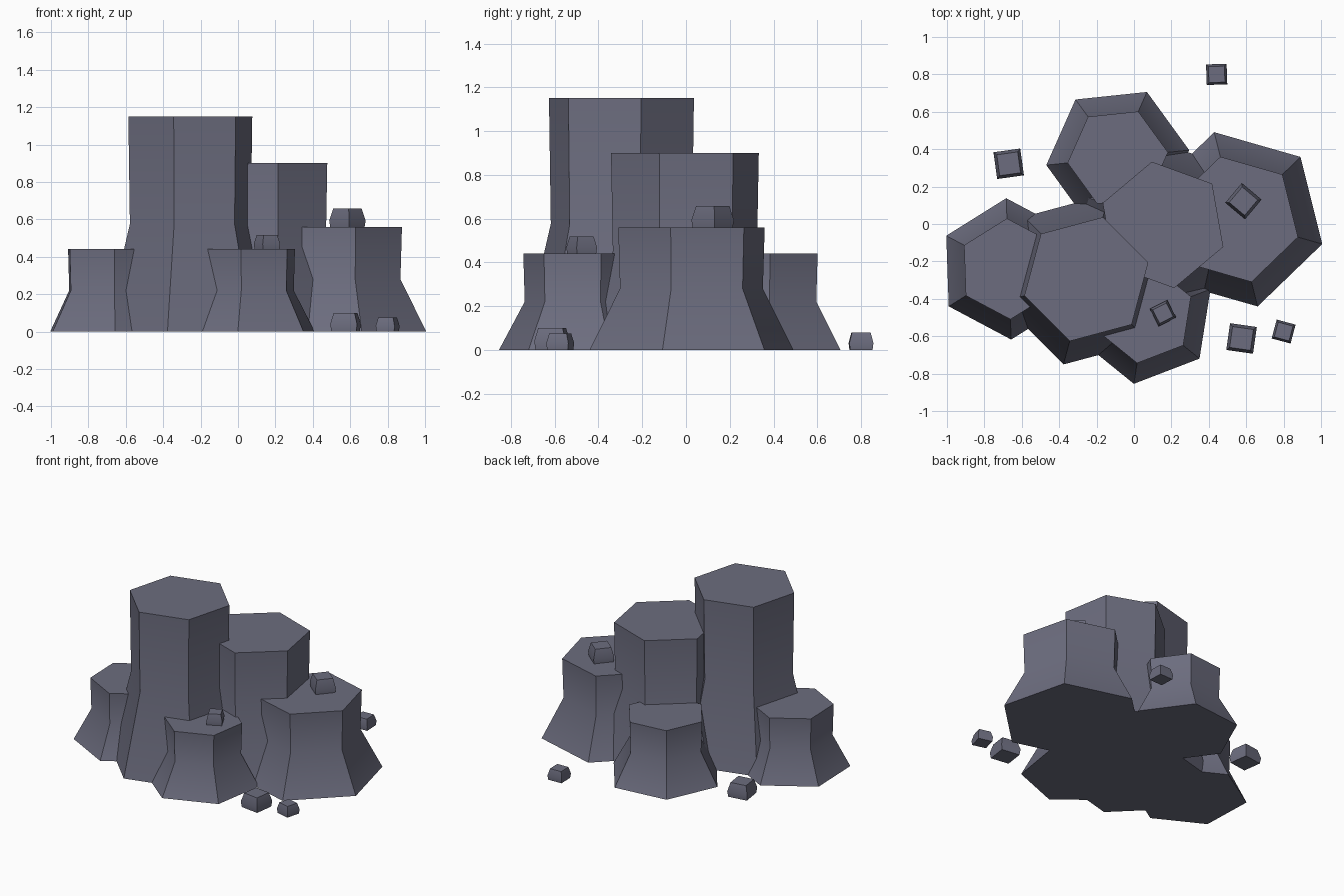
import bpy, bmesh, math

if "Cube" in bpy.data.objects:
    bpy.data.objects.remove(bpy.data.objects["Cube"])

# One stone colour for everything
stone = bpy.data.materials.new("slate_grey_stone")
stone.diffuse_color = (0.15, 0.152, 0.21, 1)
stone.use_nodes = True
stone.node_tree.nodes["Principled BSDF"].inputs["Base Color"].default_value = stone.diffuse_color


def prism(name, loc, sides, turn, rings, bevel, segments):
    """Stack of (radius, height) rings, capped, with softened edges."""
    bm = bmesh.new()
    loops = []
    for r, z in rings:
        loops.append([bm.verts.new((r * math.cos(math.radians(turn) + 2 * math.pi * i / sides),
                                    r * math.sin(math.radians(turn) + 2 * math.pi * i / sides), z))
                      for i in range(sides)])
    bm.faces.new(loops[0][::-1])
    bm.faces.new(loops[-1])
    for low, high in zip(loops, loops[1:]):
        for i in range(sides):
            j = (i + 1) % sides
            bm.faces.new((low[i], low[j], high[j], high[i]))
    # round only the real corners, keep the shallow neck line
    edges = [e for e in bm.edges if e.calc_face_angle() > math.radians(35)]
    bmesh.ops.bevel(bm, geom=edges, offset=bevel, segments=segments,
                    profile=0.5, affect='EDGES', clamp_overlap=True)
    bmesh.ops.recalc_face_normals(bm, faces=bm.faces)
    me = bpy.data.meshes.new(name)
    bm.to_mesh(me)
    bm.free()
    me.materials.append(stone)
    ob = bpy.data.objects.new(name, me)
    ob.location = loc
    bpy.context.collection.objects.link(ob)
    bpy.ops.object.select_all(action='DESELECT')
    ob.select_set(True)
    bpy.context.view_layer.objects.active = ob
    bpy.ops.object.shade_smooth_by_angle(angle=math.radians(40))


def column(name, x, y, r, base_r, h, turn):
    rings = [(base_r, 0), (r * 0.975, h * 0.5), (r, h)]
    prism(name, (x, y, 0), 6, turn, rings, 0.02, 2)


def pebble(name, x, y, z, size, h, turn):
    r = size * 0.74
    rings = [(r * 0.93, 0), (r, h * 0.4), (r * 0.78, h)]
    prism(name, (x, y, z), 4, turn + 45, rings, size * 0.2, 3)


# Hexagonal basalt columns with flared feet
column("tall_column", -0.255, -0.295, 0.343, 0.472, 1.15, 15)
column("second_column", 0.155, -0.005, 0.343, 0.475, 0.90, 40)
column("right_column", 0.545, 0.025, 0.345, 0.48, 0.56, 44)
column("front_column", 0.058, -0.483, 0.264, 0.376, 0.44, 21)
column("left_column", -0.67, -0.24, 0.27, 0.378, 0.44, 32)
column("back_column", -0.087, 0.355, 0.27, 0.384, 0.44, 6)

# Loose pebbles on the ground and on two ledges
pebble("right_ledge_pebble", 0.585, 0.122, 0.55, 0.132, 0.108, 50)
pebble("front_ledge_pebble", 0.155, -0.477, 0.435, 0.10, 0.082, 27)
pebble("back_pebble", 0.442, 0.80, 0, 0.105, 0.078, 2)
pebble("left_pebble", -0.67, 0.322, 0, 0.138, 0.10, 8)
pebble("front_pebble", 0.575, -0.612, 0, 0.138, 0.10, -8)
pebble("small_front_pebble", 0.80, -0.575, 0, 0.10, 0.075, -15)
